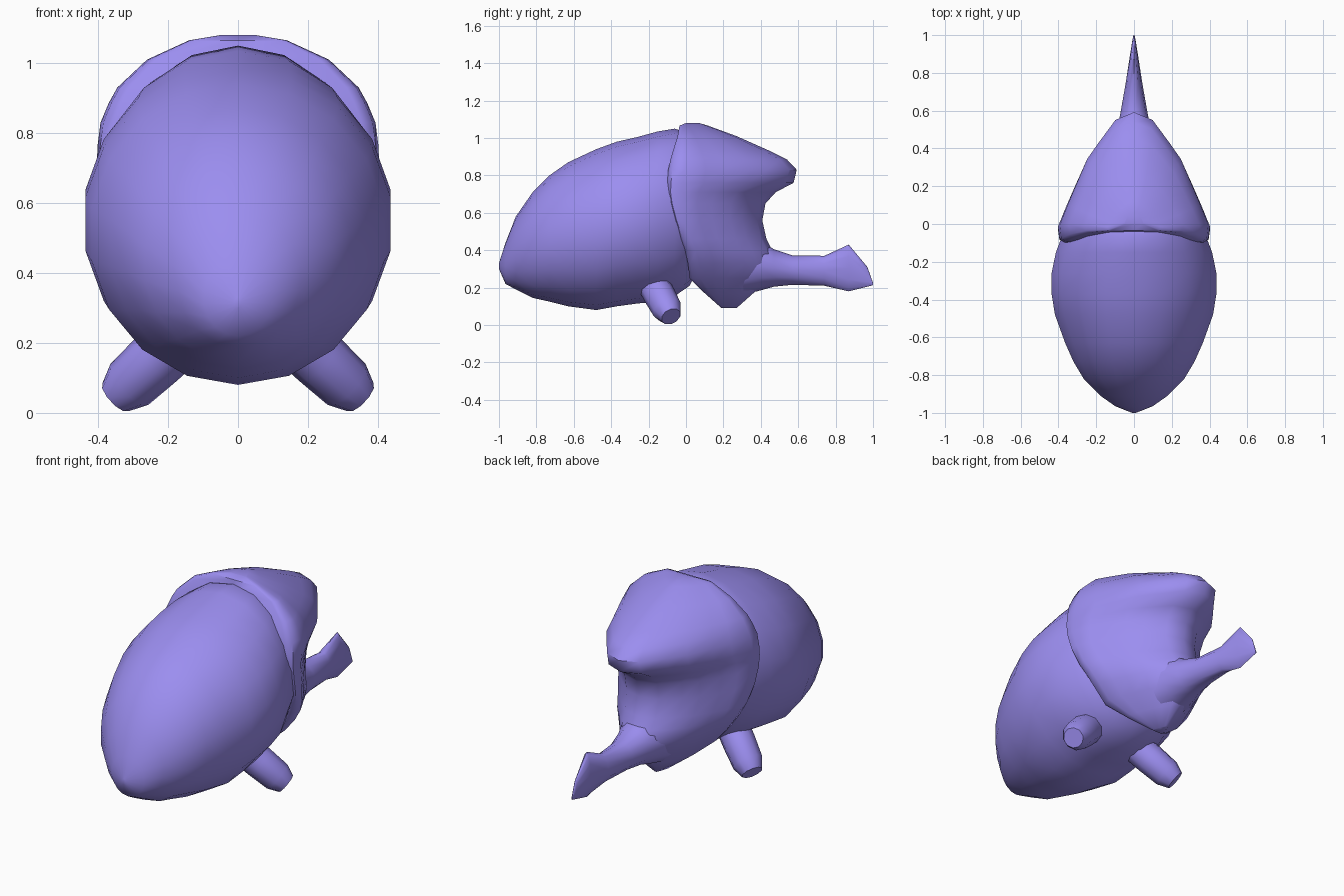
import bpy, bmesh, math
from mathutils import Vector

if "Cube" in bpy.data.objects:
    bpy.data.objects.remove(bpy.data.objects["Cube"])

mat = bpy.data.materials.new("violet")
mat.diffuse_color = (0.33, 0.27, 0.87, 1)
mat.use_nodes = True
mat.node_tree.nodes["Principled BSDF"].inputs["Base Color"].default_value = mat.diffuse_color


def loft(name, rings, angle=50):
    """Skin a list of equal-length closed rings and cap both ends."""
    bm = bmesh.new()
    loops = [[bm.verts.new(p) for p in ring] for ring in rings]
    n = len(loops[0])
    for a, b in zip(loops, loops[1:]):
        for i in range(n):
            j = (i + 1) % n
            bm.faces.new((a[i], a[j], b[j], b[i]))
    bm.faces.new(loops[0])
    bm.faces.new(loops[-1])
    bmesh.ops.recalc_face_normals(bm, faces=bm.faces)
    me = bpy.data.meshes.new(name)
    bm.to_mesh(me)
    bm.free()
    ob = bpy.data.objects.new(name, me)
    bpy.context.collection.objects.link(ob)
    me.materials.append(mat)
    bpy.ops.object.select_all(action='DESELECT')
    ob.select_set(True)
    bpy.context.view_layer.objects.active = ob
    bpy.ops.object.shade_smooth_by_angle(angle=math.radians(angle))
    return ob


def oval(y, top, bottom, w, n=18):
    """Upright elliptical ring at depth y."""
    c, h = (top + bottom) / 2, (top - bottom) / 2
    return [(w * math.sin(2 * math.pi * i / n), y, c + h * math.cos(2 * math.pi * i / n))
            for i in range(n)]


# Rounded abdomen: depth, top, bottom, half width
abdomen = [(-1.0, .33, .30, .01), (-.965, .44, .22, .10), (-.91, .58, .19, .18),
           (-.82, .71, .145, .27), (-.73, .80, .125, .325), (-.63, .87, .10, .37),
           (-.48, .94, .08, .425), (-.37, .98, .10, .443), (-.26, 1.005, .115, .443),
           (-.15, 1.035, .125, .42), (-.06, 1.05, .155, .385), (.02, 1.02, .21, .35),
           (.08, .9, .33, .25)]
loft("abdomen", [oval(*s) for s in abdomen])

# Head shield: horizontal wedge slices, rear depth, front depth, half width
slices = [(1.08, .0, .07, .05), (1.065, -.035, .12, .14), (1.01, -.045, .27, .26),
          (.93, -.07, .45, .345), (.885, -.083, .54, .37), (.83, -.095, .592, .393),
          (.76, -.10, .575, .402), (.71, -.10, .48, .403), (.65, -.09, .425, .403),
          (.56, -.065, .408, .395), (.46, -.03, .43, .37), (.40, -.005, .46, .345),
          (.33, .01, .49, .30), (.25, .02, .46, .235), (.17, .10, .36, .14),
          (.09, .19, .27, .03)]
wedge = [(.25, .94), (.47, .77), (.63, .64), (.78, .44), (.89, .29), (1, .13),
         (.98, .03), (.90, 0)]
outline = [(0, 1)] + wedge + [(0, 0)] + [(-x, v) for x, v in reversed(wedge)]
loft("head_shield", [[(x * w, b + v * (f - b), z) for x, v in outline]
                     for z, b, f, w in slices])

# Tapering horn, deep and thin at the tip
horn = [(.20, .45, .14, .17), (.38, .46, .18, .135), (.47, .405, .205, .10),
        (.57, .372, .215, .075), (.74, .37, .21, .045), (.87, .43, .18, .025),
        (.97, .31, .205, .009), (1.0, .225, .213, .003)]
loft("horn", [oval(*s, n=12) for s in horn])

# Pair of stubby legs
for side, label in ((1, "right"), (-1, "left")):
    a, b = Vector((side * .15, -.18, .23)), Vector((side * .35, -.08, .045))
    rot = (b - a).to_track_quat('Z', 'Y')
    rings = []
    for t, r in ((0, .085), (.4, .085), (.8, .08), (1, .055)):
        rings.append([a.lerp(b, t) + rot @ Vector((r * math.cos(k * math.pi / 5),
                      r * math.sin(k * math.pi / 5), 0)) for k in range(10)])
    loft(label + "_leg", rings, 60)
